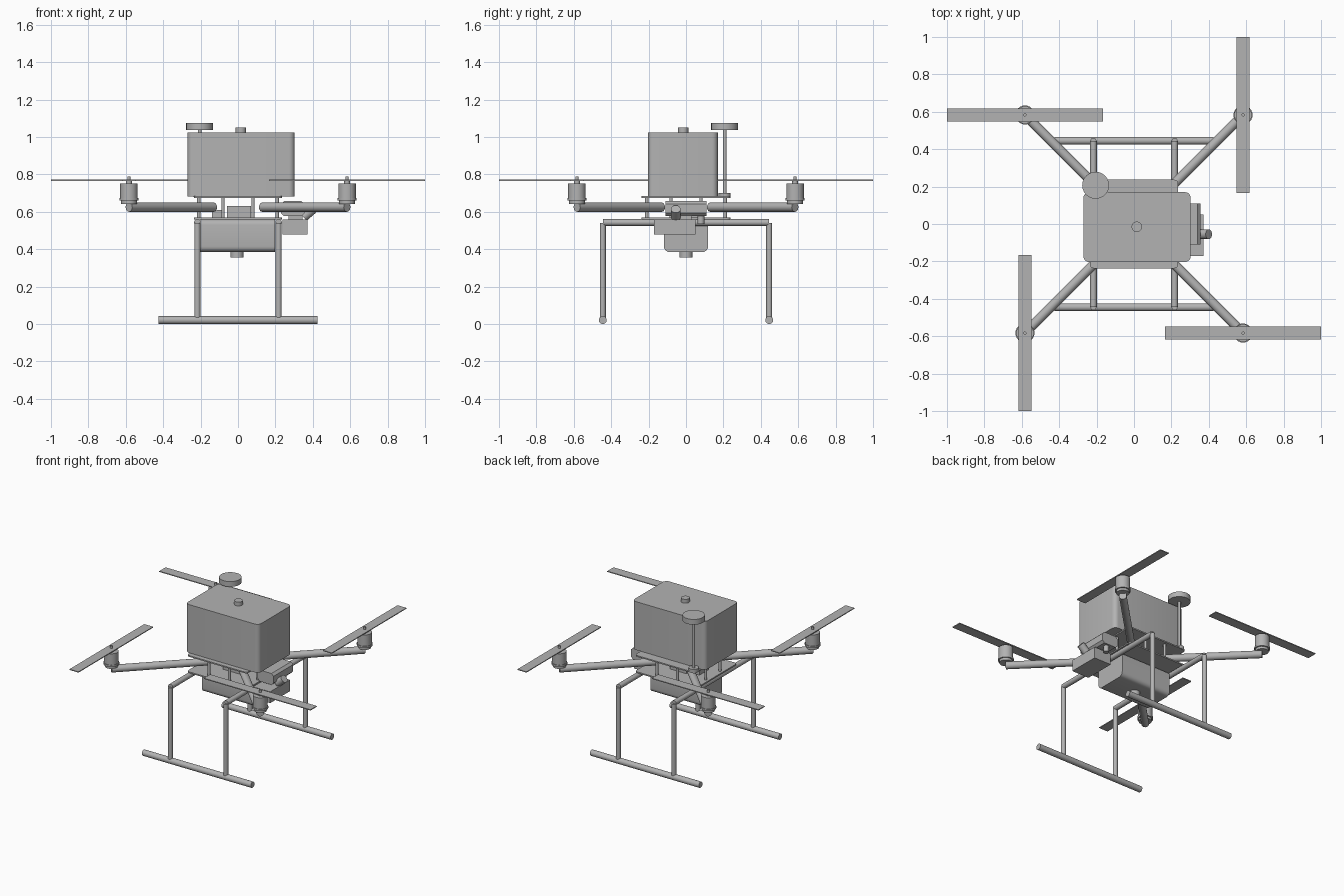
import bpy
import bmesh
from mathutils import Vector

cube = bpy.data.objects.get("Cube")
if cube:
    bpy.data.objects.remove(cube, do_unlink=True)

GREY = (0.45, 0.45, 0.45, 1)
grey = bpy.data.materials.new("plain grey")
grey.use_nodes = True
grey.diffuse_color = GREY
grey.node_tree.nodes["Principled BSDF"].inputs["Base Color"].default_value = GREY


def finish(name, bm):
    mesh = bpy.data.meshes.new(name)
    bm.to_mesh(mesh)
    bm.free()
    mesh.materials.append(grey)
    obj = bpy.data.objects.new(name, mesh)
    bpy.context.collection.objects.link(obj)
    bpy.ops.object.select_all(action="DESELECT")
    obj.select_set(True)
    bpy.context.view_layer.objects.active = obj
    bpy.ops.object.shade_smooth_by_angle(angle=0.6)
    return obj


def box(name, low, high, radius=0, axis=2, segments=5):
    """Box between two corners; edges along one axis may be rounded."""
    low, high = Vector(low), Vector(high)
    bm = bmesh.new()
    bmesh.ops.create_cube(bm, size=1)
    for v in bm.verts:
        v.co = (low + high) / 2 + v.co * (high - low)
    if radius:
        edges = [e for e in bm.edges
                 if abs((e.verts[0].co - e.verts[1].co).normalized()[axis]) > 0.9]
        bmesh.ops.bevel(bm, geom=edges, offset=radius, segments=segments,
                        profile=0.5, affect="EDGES")
    return finish(name, bm)


def tube(name, start, end, radius, sides=24):
    """Capped cylinder between two points."""
    start, end = Vector(start), Vector(end)
    axis = end - start
    bm = bmesh.new()
    bmesh.ops.create_cone(bm, cap_ends=True, segments=sides, radius1=radius,
                          radius2=radius, depth=axis.length)
    turn = axis.to_track_quat("Z", "Y").to_matrix()
    for v in bm.verts:
        v.co = turn @ v.co + (start + end) / 2
    return finish(name, bm)


def post(name, x, y, z0, z1, radius):
    return tube(name, (x, y, z0), (x, y, z1), radius)


# Tank with filler cap
box("tank", (-0.27, -0.203, 0.683), (0.303, 0.17, 1.025), 0.03)
post("tank_cap", 0.015, -0.015, 1.02, 1.052, 0.028)

# Centre frame plates, standoffs and electronics
box("upper_plate", (-0.235, -0.237, 0.675), (0.235, 0.237, 0.684), 0.02)
box("lower_plate", (-0.235, -0.237, 0.56), (0.235, 0.237, 0.569), 0.02)
for a in (-0.21, 0.21):
    for b in (-0.08, 0.08):
        post("standoff", a, b, 0.565, 0.68, 0.009)
        post("standoff", b, a, 0.565, 0.68, 0.009)
box("flight_controller", (-0.06, -0.08, 0.565), (0.07, 0.08, 0.63))
box("receiver", (-0.14, -0.05, 0.565), (-0.08, 0.05, 0.61))

# Antenna mast
post("mast_foot", -0.205, 0.207, 0.68, 0.702, 0.032)
post("mast", -0.205, 0.207, 0.69, 1.04, 0.01)
post("antenna_disc", -0.205, 0.207, 1.037, 1.074, 0.072)

# Arms, motors and propellers
M = 0.583
for sx in (-1, 1):
    for sy in (-1, 1):
        x, y = sx * M, sy * M
        tube("arm", (sx * 0.13, sy * 0.13, 0.625), (x, y, 0.625), 0.025)
        post("motor_base", x, y, 0.643, 0.662, 0.042)
        post("motor_flange", x, y, 0.66, 0.673, 0.051)
        post("motor", x, y, 0.67, 0.752, 0.047)
        post("motor_hub", x, y, 0.75, 0.769, 0.016)
        post("motor_shaft", x, y, 0.76, 0.79, 0.008)
        long, wide = 1 - M, 0.035
        dx, dy = (wide, long) if sx == sy else (long, wide)
        box("propeller", (x - dx, y - dy, 0.766), (x + dx, y + dy, 0.772))

# Landing gear
L = 0.445
for s in (-1, 1):
    tube("gear_rail", (s * 0.217, -L, 0.543), (s * 0.217, L, 0.543), 0.018)
    tube("skid", (-0.426, s * L, 0.021), (0.426, s * L, 0.021), 0.021)
    for sx in (-1, 1):
        post("gear_leg", sx * 0.217, s * L, 0.02, 0.54, 0.016)

# Underslung payload box with nozzle
box("payload_box", (-0.2, -0.118, 0.385), (0.197, 0.118, 0.56), 0.03, axis=0)
post("payload_nozzle", -0.005, 0, 0.355, 0.39, 0.035)

# Side sensor unit with lens
box("sensor_head", (0.23, -0.11, 0.577), (0.355, 0.11, 0.657), 0.016, axis=1, segments=1)
box("sensor_bracket", (0.27, -0.05, 0.55), (0.345, 0.03, 0.58))
box("sensor_box", (0.237, -0.172, 0.48), (0.372, 0.05, 0.56))
tube("lens", (0.35, -0.055, 0.572), (0.4, -0.055, 0.615), 0.026)
post("sensor_peg", 0.3, 0.08, 0.535, 0.58, 0.018)
